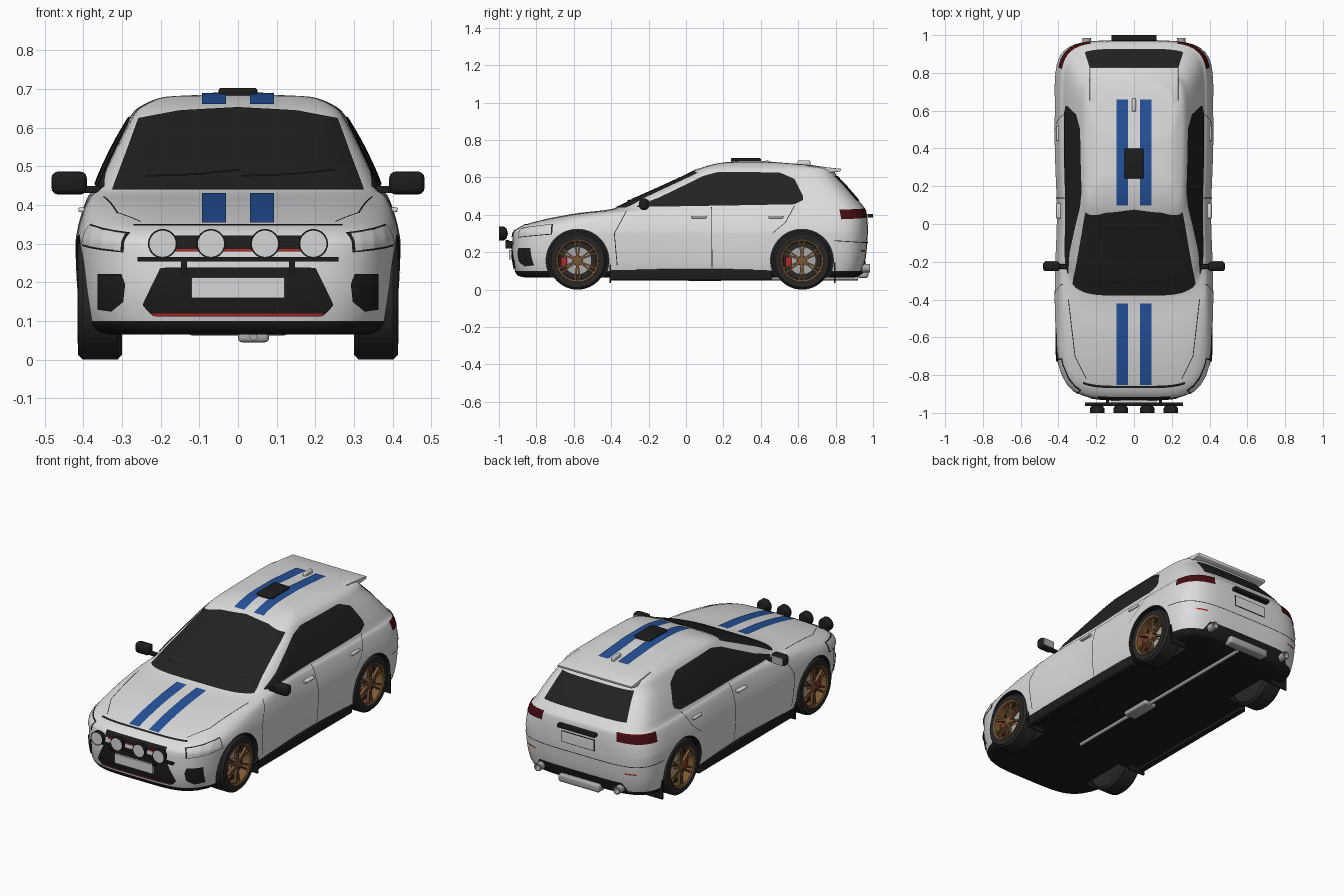
import bpy, bmesh, math
from mathutils import Vector, Matrix
from mathutils.bvhtree import BVHTree

old = bpy.data.objects.get("Cube")
if old:
    bpy.data.objects.remove(old, do_unlink=True)


def material(name, *rgb):
    m = bpy.data.materials.new(name)
    m.use_nodes = True
    m.diffuse_color = (*rgb, 1)
    m.node_tree.nodes["Principled BSDF"].inputs["Base Color"].default_value = (*rgb, 1)
    return m


white = material("white paint", .72, .72, .73)
black = material("black trim", .012, .012, .013)
glass = material("dark glass", .016, .016, .017)
rubber = material("tyre rubber", .02, .02, .02)
blue = material("blue stripe", .018, .085, .33)
red = material("red accent", .45, .02, .02)
tail_red = material("dark red lamp", .06, .004, .006)
bronze = material("bronze alloy", .2, .095, .035)
silver = material("silver metal", .4, .4, .4)
lens = material("clear lens", .66, .67, .68)


def finish(name, bm, *mats, angle=35):
    mesh = bpy.data.meshes.new(name)
    bm.to_mesh(mesh)
    bm.free()
    for m in mats:
        mesh.materials.append(m)
    return smooth(bpy.data.objects.new(name, mesh), angle, link=True)


def smooth(obj, angle=35, link=False):
    if link:
        bpy.context.collection.objects.link(obj)
    for p in obj.data.polygons:
        p.use_smooth = True
    obj.data.set_sharp_from_angle(angle=math.radians(angle))
    return obj


def box(name, loc, size, mat, bevel=0):
    bm = bmesh.new()
    bmesh.ops.create_cube(bm, size=1, matrix=Matrix.Translation(loc) @ Matrix.Diagonal((*size, 1)))
    if bevel:
        bmesh.ops.bevel(bm, geom=bm.edges[:], offset=bevel, segments=3, profile=.5, affect='EDGES')
    return finish(name, bm, mat)


def lathe(name, profile, centre, axis, mat, sides=40):
    """Spin (distance along axis, radius) pairs about the x or y axis."""
    bm = bmesh.new()
    rings = []
    for i in range(sides):
        t = 2 * math.pi * i / sides
        c, s = math.cos(t), math.sin(t)
        rings.append([bm.verts.new(Vector(centre) + Vector((a, r * c, r * s) if axis == 'x' else (r * c, a, r * s)))
                      for a, r in profile])
    for i in range(sides):
        a, b = rings[i - 1], rings[i]
        for j in range(len(profile) - 1):
            bm.faces.new((a[j], a[j + 1], b[j + 1], b[j]))
    bmesh.ops.remove_doubles(bm, verts=bm.verts, dist=1e-5)
    bmesh.ops.recalc_face_normals(bm, faces=bm.faces)
    return finish(name, bm, mat)


# Body shell: stacked plan outlines given as height, front y, rear y, half width
LEVELS = [(.065, -.86, .90, .37), (.075, -.90, .93, .39), (.10, -.915, .945, .405), (.2, -.93, .965, .418),
          (.3, -.925, .972, .421), (.335, -.89, .972, .416), (.375, -.76, .97, .406), (.41, -.57, .966, .394),
          (.426, -.43, .962, .386), (.437, -.375, .955, .376), (.48, -.29, .92, .358), (.55, -.135, .86, .325),
          (.61, -.005, .805, .291), (.645, .065, .785, .267), (.665, .125, .68, .235), (.68, .2, .5, .19),
          (.687, .28, .42, .06)]
MID, NX, NY, CORNER = .35, 4.5, 9, .9


def slope(i, c):
    def secant(k):
        return (LEVELS[k + 1][c] - LEVELS[k][c]) / (LEVELS[k + 1][0] - LEVELS[k][0])
    if i == 0 or i == len(LEVELS) - 1:
        return secant(min(i, len(LEVELS) - 2))
    a, b = secant(i - 1), secant(i)
    return 0 if a * b <= 0 else 2 * a * b / (a + b)


def level(i, t):
    lo, hi = LEVELS[i], LEVELS[i + 1]
    h = hi[0] - lo[0]
    u = 1 - t
    return [lo[0] + h * t] + [lo[c] * u * u * (1 + 2 * t) + hi[c] * t * t * (3 - 2 * t)
                              + h * t * u * (slope(i, c) * u - slope(i + 1, c) * t) for c in (1, 2, 3)]


def outline(z, front, rear, width):
    def steps(n):
        return [CORNER * (2 * k / n - 1) for k in range(n)]
    unit = [((1 - abs(q) ** NY) ** (1 / NX), q) for q in steps(40)]
    unit += [(-q, (1 - abs(q) ** NX) ** (1 / NY)) for q in steps(24)]
    unit += [(-x, -y) for x, y in unit]
    for x, y in unit:
        py = MID + y * ((rear - MID) if y > 0 else (MID - front))
        yield x * width * (1 - .03 * math.exp(-((py - .05) / .25) ** 2)), py, z


bm = bmesh.new()
rows = [level(i, t / 4) for i in range(len(LEVELS) - 1) for t in range(4)] + [LEVELS[-1]]
rings = [[bm.verts.new(p) for p in outline(*row)] for row in rows]
for a, b in zip(rings, rings[1:]):
    for k in range(len(a)):
        bm.faces.new((a[k - 1], a[k], b[k], b[k - 1]))
bm.faces.new(rings[0])
bm.faces.new(rings[-1])
bmesh.ops.recalc_face_normals(bm, faces=bm.faces)
tree = BVHTree.FromBMesh(bm)
body = finish("body_shell", bm, white, black)

# Wheel arches cut from the shell
AXLES, HUB, ARCH = (-.58, .62), .155, .168
cutters = []
for y in AXLES:
    for s in (1, -1):
        cut = lathe("arch_cutter", [(s * .26, 0), (s * .26, ARCH), (s * .5, ARCH), (s * .5, 0)], (0, y, HUB), 'x', black, 64)
        cut.hide_render = True
        mod = body.modifiers.new("arch", 'BOOLEAN')
        mod.object, mod.operation, mod.solver = cut, 'DIFFERENCE', 'EXACT'
        cutters.append(cut)
bpy.context.view_layer.update()
body.data = bpy.data.meshes.new_from_object(body.evaluated_get(bpy.context.evaluated_depsgraph_get()))
body.modifiers.clear()
for cut in cutters:
    bpy.data.objects.remove(cut, do_unlink=True)
for p in body.data.polygons:
    c = p.center
    in_arch = min(math.hypot(c.y - y, c.z - HUB) for y in AXLES) < ARCH + .001
    p.material_index = int(c.z < .1 or (in_arch and (abs(p.normal.x) < .5 or abs(c.x) < .27)))
smooth(body)


def ray(view, u, v, s):
    if view == 'side':
        return Vector((2 * s, u, v)), Vector((-s, 0, 0))
    if view == 'top':
        return Vector((s * u, v, 2)), Vector((0, 0, -1))
    e = -1 if 'front' in view else 1
    if 'corner' in view:
        d = Vector((s * math.cos(math.radians(u)), e * math.sin(math.radians(u)), 0))
        return Vector((0, e * .6, v)) + 2 * d, -d
    return Vector((s * u, 2 * e, v)), Vector((0, -e, 0))


def resample(pts, n):
    pts = [Vector(p) for p in pts]
    cum = [0]
    for a, b in zip(pts, pts[1:]):
        cum.append(cum[-1] + (b - a).length)
    out = []
    for k in range(n + 1):
        d = cum[-1] * k / n
        i = max(j for j in range(len(pts) - 1) if cum[j] <= d + 1e-9)
        out.append(pts[i].lerp(pts[i + 1], (d - cum[i]) / (cum[i + 1] - cum[i])))
    return out


def patch(name, low, high, view, mat, off=.004, s=1, n=36, m=10):
    """Thin panel between two edge lines, laid onto the body shell."""
    bm = bmesh.new()
    grid = []
    for j in range(m + 1):
        row = []
        for a, b in zip(resample(low, n), resample(high, n)):
            o, d = ray(view, *a.lerp(b, j / m), s)
            hit, nor = tree.ray_cast(o, d)[:2]
            if hit is None:
                hit, nor = tree.find_nearest(o + d * 1.2)[:2]
            row.append(bm.verts.new(hit + nor * off))
        grid.append(row)
    for a, b in zip(grid, grid[1:]):
        for k in range(n):
            bm.faces.new((a[k], a[k + 1], b[k + 1], b[k]))
    bm.normal_update()
    mid = bm.faces[:][len(bm.faces) // 2] if bm.faces else None
    if mid and mid.normal.dot(tree.find_nearest(mid.calc_center_median())[1]) < 0:
        bmesh.ops.reverse_faces(bm, faces=bm.faces[:])
    return finish(name, bm, mat, angle=60)


def rect(name, x0, x1, z0, z1, view, mat, **kw):
    return patch(name, [(x0, z0), (x1, z0)], [(x0, z1), (x1, z1)], view, mat, **kw)


def seam(name, pts, view, s=1, w=.004, off=.002):
    flat = abs(pts[-1][0] - pts[0][0]) > abs(pts[-1][1] - pts[0][1])
    shift = [(x, z + w) if flat else (x + w, z) for x, z in pts]
    patch(name, pts, shift, view, black, off=off, s=s, m=1)


# Glass
patch("windscreen", [(-.325, .436), (.325, .436)],
      [(-.256, .622), (-.15, .642), (0, .65), (.15, .642), (.256, .622)], 'front', glass)
patch("rear_window", [(-.26, .475), (.26, .475)], [(-.225, .605), (.225, .605)], 'back', glass)
for x in (-.235, .01):
    seam("wiper", [(x, .466), (x + .13, .47), (x + .24, .482)], 'front', off=.009)

# Nose: grilles, vents and accents
patch("main_grille", [(-.245, .14), (-.22, .113), (.22, .113), (.245, .14)],
      [(-.245, .145), (-.2, .238), (.2, .238), (.245, .145)], 'front', black)
rect("upper_grille", -.19, .19, .285, .318, 'front', black)
rect("upper_grille_accent", -.17, .17, .279, .286, 'front', red, off=.006, m=1)
rect("lower_grille_accent", -.22, .22, .115, .121, 'front', red, off=.007, m=1)
box("front_plate", (0, -.938, .186), (.24, .014, .052), lens)

# Tail: handle, plate, diffuser and skid plate
box("tailgate_handle", (0, .985, .395), (.24, .03, .02), black, .004)
rect("rear_plate_frame", -.105, .105, .297, .363, 'back', black, off=.003)
rect("rear_plate", -.1, .1, .302, .358, 'back', white, off=.006)
patch("diffuser", [(-.3, .085), (.3, .085)], [(-.26, .15), (.26, .15)], 'back', black)
box("rear_skid_plate", (0, .945, .085), (.26, .06, .045), silver, .012)
seam("tailgate_seam", [(-.33, .25), (.33, .25)], 'back')
seam("bonnet_front_seam", [(-.27, .345), (.27, .345)], 'front')

# Details repeated on both sides
WINDOW_LOW = [(-.26, .44), (.58, .455), (.625, .478)]
WINDOW_TOP = [(-.26, .445), (-.14, .492), (0, .56), (.09, .605), (.17, .627), (.5, .625), (.58, .59), (.625, .5)]
for s in (1, -1):
    patch("side_window", WINDOW_LOW, WINDOW_TOP, 'side', glass, s=s, n=60)
    for y0, y1, part in ((-.85, -.42, "bonnet"), (.1, .66, "roof")):
        patch(part + "_stripe", [(.031, y0), (.031, y1)], [(.093, y0), (.093, y1)], 'top', blue, s=s, m=3)
    patch("bumper_vent", [(.295, .15), (.325, .125), (.36, .13)], [(.29, .195), (.3, .222), (.36, .222)], 'front', black, s=s)
    patch("headlight_edge", [(16, .295), (45, .277)], [(16, .35), (45, .327)], 'front_corner', black, off=.003, s=s)
    patch("headlight", [(17, .299), (44, .281)], [(17, .346), (44, .323)], 'front_corner', lens, off=.006, s=s)
    patch("tail_light", [(30, .375), (57, .385)], [(30, .425), (57, .432)], 'back_corner', tail_red, s=s)
    rect("rear_reflector", .28, .34, .205, .213, 'back', red, s=s, m=1)
    seam("bonnet_seam", [(.25, -.82), (.31, -.7), (.345, -.4)], 'top', s)
    seam("middle_door_seam", [(.137, .12), (.135, .44)], 'side', s)
    seam("front_door_seam", [(-.37, .13), (-.385, .3), (-.32, .42)], 'side', s)
    seam("rear_door_seam", [(.46, .3), (.53, .36), (.58, .45)], 'side', s)
    seam("rear_bumper_seam", [(.79, .26), (.95, .25)], 'side', s)
    box("side_sill", (s * .385, .025, .08), (.04, .87, .06), black, .008)
    for y in (.07, .48):
        box("door_handle", (s * .4, y, .388), (.025, .08, .013), white, .004)
    box("mirror_housing", (s * .437, -.225, .457), (.092, .05, .06), black, .018)
    box("mirror_glass", (s * .437, -.199, .457), (.07, .004, .042), silver)
    box("mirror_arm", (s * .38, -.225, .44), (.06, .025, .018), black, .004)
    lathe("exhaust_tip", [(.9, .022), (.985, .022), (.985, .017), (.95, .017), (.95, 0)], (s * .25, 0, .115), 'y', silver, 24)

    # Wheels
    for y in AXLES:
        c = (s * .357, y, HUB)
        lathe("tyre", [(s * a, r) for a, r in ((-.05, 0), (-.057, .1), (-.057, .142), (-.045, .155), (.044, .155),
              (.057, .143), (.055, .114), (0, .108), (0, 0))], c, 'x', rubber, 48)
        lathe("brake_disc", [(0, .075), (s * .014, .075), (s * .014, 0)], c, 'x', silver)
        lathe("rim", [(s * a, r) for a, r in ((.05, .116), (.058, .113), (.054, .104), (.01, .1))], c, 'x', bronze, 48)
        lathe("hub", [(s * .02, .026), (s * .048, .024), (s * .05, 0)], c, 'x', bronze, 24)
        bm = bmesh.new()
        for k in range(12):
            turn = math.radians(60 * (k // 2))
            lean = math.radians(7 if k % 2 else -7)
            place = Matrix.Translation(c) @ Matrix.Rotation(turn, 4, 'X') @ Matrix.Rotation(lean, 4, 'X')
            bmesh.ops.create_cube(bm, size=1, matrix=place @ Matrix.Translation((s * .041, 0, .06))
                                  @ Matrix.Diagonal((.016, .009, .092, 1)))
        finish("spokes", bm, bronze)
        box("brake_caliper", (s * .375, y - .072, HUB - .01), (.028, .032, .06), red, .006)
        box("mud_flap", (s * .355, y + .175, .09), (.11, .008, .11), black)

# Roof parts
bm = bmesh.new()
ends = [[bm.verts.new((x, y, z)) for y, z in ((.64, .666), (.83, .646), (.825, .632), (.72, .62))] for x in (-.235, .235)]
for k in range(4):
    bm.faces.new((ends[0][k - 1], ends[0][k], ends[1][k], ends[1][k - 1]))
for e in ends:
    bm.faces.new(e)
bmesh.ops.recalc_face_normals(bm, faces=bm.faces)
bmesh.ops.bevel(bm, geom=bm.edges[:], offset=.004, segments=2, profile=.5, affect='EDGES')
finish("roof_spoiler", bm, white)
box("roof_vent", (0, .32, .691), (.1, .16, .024), black, .006)
box("antenna_fin", (0, .63, .676), (.02, .07, .03), lens, .008)

# Rally lamps on a bar
box("lamp_bar", (0, -.955, .26), (.52, .018, .012), black)
for x in (-.14, .14):
    box("lamp_bracket", (x, -.942, .24), (.016, .045, .04), black)
for x in (-.195, -.07, .07, .195):
    lathe("lamp_housing", [(-.998, .033), (-1, .038), (-.975, .038), (-.96, .028), (-.952, 0)], (x, 0, .3), 'y', black, 32)
    lathe("lamp_lens", [(-.996, .034), (-.999, .034), (-1, 0)], (x, 0, .3), 'y', lens, 32)

# Exhaust line under the floor
lathe("exhaust_pipe", [(-.4, 0), (-.4, .01), (.92, .01), (.92, 0)], (.04, 0, .06), 'y', silver, 16)
box("exhaust_box", (.04, .1, .06), (.08, .18, .03), silver, .01)
